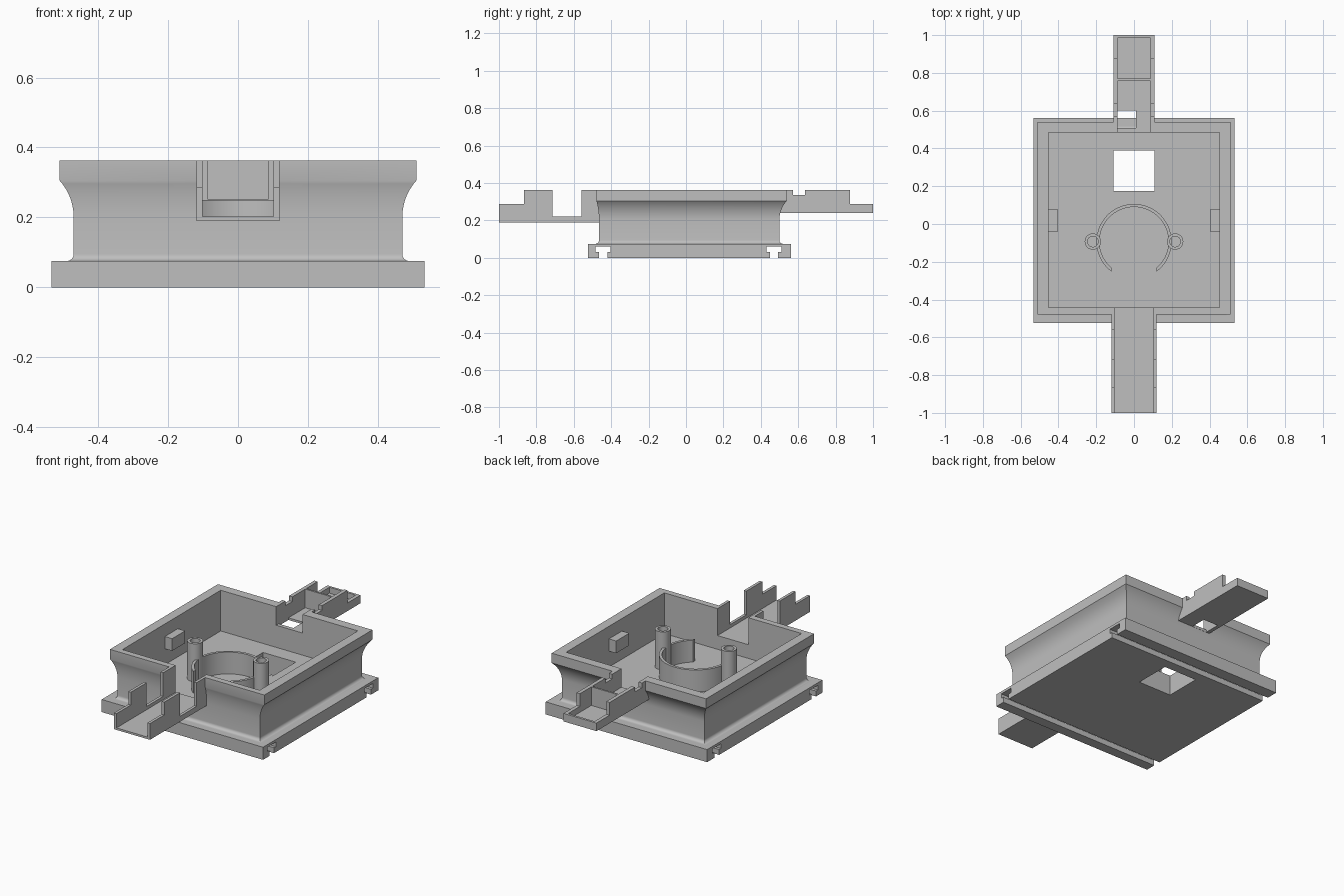
import bpy, bmesh
from math import cos, sin, pi, acos, sqrt

cube = bpy.data.objects.get("Cube")
if cube:
    bpy.data.objects.remove(cube, do_unlink=True)

grey = bpy.data.materials.new("plain grey")
grey.use_nodes = True
colour = (0.52, 0.52, 0.52, 1)
grey.diffuse_color = colour
grey.node_tree.nodes["Principled BSDF"].inputs["Base Color"].default_value = colour

TOP = 0.363            # rim height
FLOOR = 0.12           # cavity floor height
DECK = 0.075           # top of the base plate


def finish(name, bm):
    bmesh.ops.recalc_face_normals(bm, faces=bm.faces)
    mesh = bpy.data.meshes.new(name)
    bm.to_mesh(mesh)
    bm.free()
    mesh.materials.append(grey)
    ob = bpy.data.objects.new(name, mesh)
    bpy.context.collection.objects.link(ob)
    return ob


def loft(name, rings, closed=False):
    """Skin a list of point loops; cap the ends or join them into a tube."""
    bm = bmesh.new()
    loops = [[bm.verts.new(p) for p in ring] for ring in rings]
    n = len(loops[0])
    pairs = list(zip(loops, loops[1:]))
    if closed:
        pairs.append((loops[-1], loops[0]))
    else:
        bm.faces.new(loops[0])
        bm.faces.new(loops[-1])
    for a, b in pairs:
        for i in range(n):
            j = (i + 1) % n
            bm.faces.new((a[i], a[j], b[j], b[i]))
    return finish(name, bm)


def rect(x0, x1, y0, y1, z):
    return [(x0, y0, z), (x1, y0, z), (x1, y1, z), (x0, y1, z)]


def box(name, x0, x1, y0, y1, z0, z1):
    return loft(name, [rect(x0, x1, y0, y1, z) for z in (z0, z1)])


def side_prism(name, profile, x0, x1):
    """Extrude a (y, z) profile along x."""
    return loft(name, [[(x, y, z) for y, z in profile] for x in (x0, x1)])


def circle(x, y, r, z, n=32):
    return [(x + r * cos(2 * pi * i / n), y + r * sin(2 * pi * i / n), z) for i in range(n)]


def cut(ob, cutter):
    mod = ob.modifiers.new("cut", 'BOOLEAN')
    mod.operation = 'DIFFERENCE'
    mod.solver = 'EXACT'
    mod.object = cutter
    bpy.context.view_layer.objects.active = ob
    bpy.ops.object.modifier_apply(modifier=mod.name)


def smooth(ob):
    bpy.ops.object.select_all(action='DESELECT')
    ob.select_set(True)
    bpy.context.view_layer.objects.active = ob
    bpy.ops.object.shade_smooth_by_angle(angle=0.5)


# Base plate with two T slots along its underside
y0, y1 = -0.525, 0.562
profile = [(y0, DECK), (y0, 0)]
for c in (-0.443, 0.471):
    profile += [(c - 0.022, 0), (c - 0.022, 0.032), (c - 0.04, 0.032), (c - 0.04, 0.06),
                (c + 0.04, 0.06), (c + 0.04, 0.032), (c + 0.022, 0.032), (c + 0.022, 0)]
profile += [(y1, 0), (y1, DECK)]
base = side_prism("base_plate", profile, -0.533, 0.533)

# Housing: small foot fillet, straight neck, flared rim, square cavity
FOOT, FLARE = 0.02, 0.158


def body_ring(foot, flare, z):
    """Neck outline widened by the foot and the flare; the front flares less."""
    x = 0.47 + foot + flare
    return rect(-x, x, -0.465 - foot - 0.36 * flare, 0.499 + foot + flare, z)


rings = [body_ring(FOOT, 0, 0.065)]
for i in range(7):
    a = pi / 2 * i / 6
    rings.append(body_ring(FOOT * (1 - sin(a)), 0, DECK + FOOT * (1 - cos(a))))
for i in range(13):
    h = 0.105 * i / 12
    flare = FLARE - sqrt(FLARE ** 2 - h * h)
    rings.append(body_ring(0, flare, 0.2 + h))
rings.append(body_ring(0, flare, TOP))
rings += [rect(-0.453, 0.453, -0.443, 0.484, z) for z in (TOP, FLOOR)]
housing = loft("housing", rings)

# Openings through the base, housing and back arm
floor_cut = box("floor_opening_cutter", -0.108, 0.108, 0.175, 0.39, -0.1, 0.2)
front_cut = box("front_slot_cutter", -0.102, 0.102, -0.7, -0.4, 0.202, 0.5)
back_cut = box("back_slot_cutter", -0.087, 0.087, 0.44, 0.7, 0.252, 0.5)
hatch_cut = box("hatch_cutter", -0.087, 0.01, 0.505, 0.6, 0.2, 0.3)
cut(base, floor_cut)
for c in (floor_cut, front_cut, back_cut):
    cut(housing, c)
smooth(housing)

# Front arm: open trough with stepped side walls
box("front_arm_floor", -0.119, 0.119, -1, -0.445, 0.19, 0.202)
front_wall = [(-1, 0.19), (-0.455, 0.19), (-0.455, TOP), (-0.56, TOP), (-0.56, 0.222),
              (-0.715, 0.222), (-0.715, TOP), (-0.865, TOP), (-0.865, 0.287), (-1, 0.287)]
# Back arm: closed trough with notched walls, divider and hatch
back_floor = box("back_arm_floor", -0.109, 0.109, 0.486, 1, 0.239, 0.252)
cut(back_floor, hatch_cut)
back_wall = [(1, 0.239), (0.5, 0.239), (0.5, TOP), (0.572, TOP), (0.572, 0.335),
             (0.637, 0.335), (0.637, TOP), (0.876, TOP), (0.876, 0.287), (1, 0.287)]
box("back_arm_divider", -0.09, 0.09, 0.758, 0.769, 0.245, TOP)
box("back_arm_end", -0.09, 0.09, 0.986, 1, 0.239, 0.287)

# Paired parts: arm walls, side tabs and screw posts
for side, s in (("right", -1), ("left", 1)):
    side_prism("front_arm_wall_" + side, front_wall, s * 0.102, s * 0.119)
    side_prism("back_arm_wall_" + side, back_wall, s * 0.087, s * 0.109)
    box("side_tab_" + side, s * 0.405, s * 0.46, -0.043, 0.08, 0.215, 0.288)
    px, py, high = s * 0.218, -0.093, 0.346
    smooth(loft("screw_post_" + side,
                [circle(px, py, 0.043, FLOOR), circle(px, py, 0.043, high),
                 circle(px, py, 0.028, high), circle(px, py, 0.028, FLOOR)], closed=True))

# Curved holder wall, open towards the front
holder = []
for r in (0.199, 0.183):
    end = acos(0.118 / r)
    arc = [-end + (pi + 2 * end) * i / 48 for i in range(49)]
    holder.append([(r * cos(a), -0.093 + r * sin(a)) for a in arc])
low, high = FLOOR - 0.005, 0.25
smooth(loft("round_holder", [[(*o, low), (*o, high), (*i, high), (*i, low)]
                             for o, i in zip(*holder)]))

# Remove the cutters now that every opening is made
for c in (floor_cut, front_cut, back_cut, hatch_cut):
    bpy.data.objects.remove(c, do_unlink=True)
